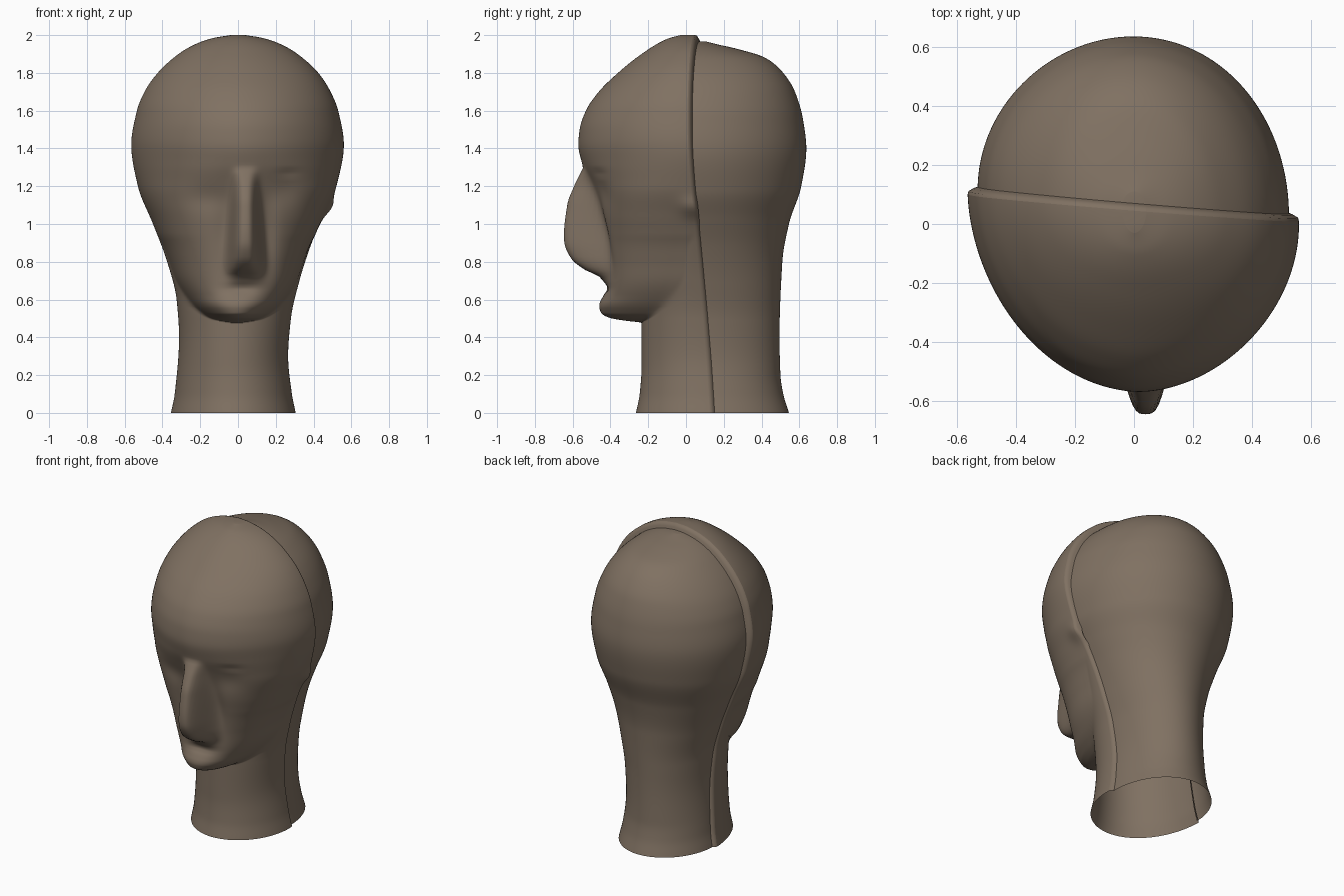
import bpy
import math

if "Cube" in bpy.data.objects:
    bpy.data.objects.remove(bpy.data.objects["Cube"], do_unlink=True)

clay = bpy.data.materials.new("brown_clay")
clay.use_nodes = True
clay.diffuse_color = (0.215, 0.165, 0.122, 1)
clay.node_tree.nodes["Principled BSDF"].inputs["Base Color"].default_value = clay.diffuse_color
clay.node_tree.nodes["Principled BSDF"].inputs["Roughness"].default_value = 0.8


def curve(*pts):
    """Monotone smooth curve through (height, value) points."""
    n = len(pts)
    sec = [(b[1] - a[1]) / (b[0] - a[0]) for a, b in zip(pts, pts[1:])]
    m = [sec[0]] + [2 * a * b / (a + b) if a * b > 0 else 0
                    for a, b in zip(sec, sec[1:])] + [sec[-1]]

    def f(z):
        if z <= pts[0][0]:
            return pts[0][1]
        if z >= pts[-1][0]:
            return pts[-1][1]
        i = next(k for k in range(n - 1) if z <= pts[k + 1][0])
        h = pts[i + 1][0] - pts[i][0]
        u = (z - pts[i][0]) / h
        v = 1 - u
        return (pts[i][1] * (1 + 2 * u) * v * v + pts[i + 1][1] * u * u * (3 - 2 * u)
                + h * u * v * (m[i] * v - m[i + 1] * u))
    return f


# Side outlines, seam line and centre profiles
left_x = curve((0, .305), (.1, .285), (.3, .265), (.5, .28), (.7, .325), (.9, .39),
               (1.05, .455), (1.2, .52), (1.42, .56), (1.6, .53), (1.7, .49), (1.8, .425),
               (1.9, .315), (1.95, .23), (1.985, .13), (2, .04))
right_x = curve((0, -.355), (.1, -.335), (.4, -.312), (.6, -.325), (.8, -.375),
                (1, -.45), (1.2, -.53), (1.42, -.565), (1.6, -.535), (1.7, -.495),
                (1.8, -.425), (1.9, -.315), (1.95, -.23), (1.985, -.13), (2, -.04))
seam_y = curve((0, .15), (.5, .113), (1, .08), (1.5, .053), (2, .045))
face_y = curve((.47, -.1), (.48, -.24), (.488, -.32), (.505, -.41), (.53, -.45),
               (.57, -.46), (.62, -.44), (.7, -.428), (.9, -.445),
               (1.1, -.48), (1.22, -.515), (1.32, -.55), (1.42, -.57), (1.5, -.563),
               (1.6, -.53), (1.7, -.462), (1.8, -.36), (1.9, -.235), (1.98, -.1), (2, -.03))
neck_y = curve((0, -.265), (.1, -.245), (.25, -.235), (.5, -.235), (.8, -.2),
               (1.1, -.05), (2, .03))
jaw_w = curve((.47, .04), (.48, .09), (.5, .16), (.54, .215), (.6, .265), (.7, .32),
              (.8, .355), (.9, .395), (1, .46), (1.1, .6))
fullness = curve((.48, 2), (.7, 2.5), (1, 2.4), (1.4, 1.88), (2, 1.88))
back_y = curve((0, .545), (.1, .515), (.2, .5), (.4, .495), (.8, .51), (1, .545),
               (1.2, .61), (1.4, .637), (1.55, .62), (1.7, .577), (1.8, .515), (1.88, .42),
               (1.93, .26), (1.95, .17), (1.965, .11))
nose_out = curve((.68, 0), (.72, .03), (.76, .11), (.82, .175), (.9, .2), (1.1, .15),
                 (1.2, .085), (1.3, 0))

# Hollows: x, z, half width, half height, depth
HOLLOWS = [(-.17, 1.14, .11, .08, .016), (.24, 1.18, .09, .08, .016),
           (.02, .655, .09, .022, .022), (-.07, 1.0, .06, .22, .015),
           (.15, .95, .05, .22, .02), (.27, 1.27, .06, .012, .01)]


def width(z):
    return (left_x(z) + right_x(z)) / 2, (left_x(z) - right_x(z)) / 2


def oval(t, a, d, p):
    return ((abs(math.cos(t)) / a) ** p + (abs(math.sin(t)) / d) ** p) ** (-1 / p)


def slant(x, t):
    return -.08 * x * (1 - math.sin(t))


def front_point(t, z):
    cx, w = width(z)
    s = seam_y(z)
    r_neck = oval(t, w, s - neck_y(z), 2)
    r_face = oval(t, min(w, jaw_w(z)), s - face_y(z), fullness(z))
    # soft union of the neck and face sections
    blend = max(0, .03 - abs(r_neck - r_face))
    r = max(r_neck, r_face) + blend ** 2 / .12 * math.sin(t)
    sn = math.sin(t)
    x = cx + r * math.cos(t) + .02 * sn * min(1, w * 2)
    y = s - r * sn + slant(x, t)
    # small ear bump on the left edge
    x += .025 * math.exp(-(t / .15) ** 2 - ((z - 1.09) / .05) ** 2)
    if sn > .4:
        for hx, hz, a, b, depth in HOLLOWS:
            y += depth * math.exp(-((x - hx) / a) ** 2 - ((z - hz) / b) ** 2)
        spread = .06 + .025 * max(0, min(1, (1.2 - z) / .4))
        y -= nose_out(z) * math.exp(-abs((x - .04) / spread) ** 3.5)
    return x, y, z


def back_point(t, z):
    cx, w = width(z * 2 / 1.965)
    s = seam_y(z) + .015
    r = oval(t, w * .94, max(.02, back_y(z) - s), 2)
    x = cx + r * math.cos(t)
    return x, s + r * math.sin(t) + slant(x, t), z


def grid_object(name, rows, cap=False, flip=False):
    n = len(rows[0])
    verts = [p for row in rows for p in row]
    faces = [(j * n + i, j * n + i + 1, (j + 1) * n + i + 1, (j + 1) * n + i)
             for j in range(len(rows) - 1) for i in range(n - 1)]
    if cap:
        faces.append(tuple(range((len(rows) - 1) * n, len(rows) * n)))
    if flip:
        faces = [f[::-1] for f in faces]
    mesh = bpy.data.meshes.new(name)
    mesh.from_pydata(verts, [], faces)
    mesh.materials.append(clay)
    obj = bpy.data.objects.new(name, mesh)
    bpy.context.collection.objects.link(obj)
    bpy.ops.object.select_all(action="DESELECT")
    obj.select_set(True)
    bpy.context.view_layer.objects.active = obj
    bpy.ops.object.shade_smooth_by_angle(angle=math.radians(50))


# Ring heights, closer together under the chin and at the crown
COLS = 150
angles = [math.pi * i / COLS for i in range(COLS + 1)]
heights = [1.8 * i / 100 for i in range(100)]
heights += [.46 + .1 * i / 24 for i in range(25)]
heights += [2 - .2 * (1 - i / 24) ** 2 for i in range(25)]
heights = sorted(set(round(h, 4) for h in heights))

grid_object("face_and_neck_front",
            [[front_point(t, z) for t in angles] for z in heights], cap=True, flip=True)
grid_object("skull_back",
            [[back_point(t, z * .9825) for t in angles] for z in heights], cap=True)

# Raised seam lip stepping from the front half down to the back half
path = [front_point(0, z) for z in heights] + [front_point(math.pi, z) for z in heights[::-1]]
steps = [(1, 0, 1), (.995, .01, .9985), (.965, .02, .99), (.915, .03, .975)]
grid_object("seam_lip", [[(x * k, y + dy, z * kz) for x, y, z in path] for k, dy, kz in steps])
